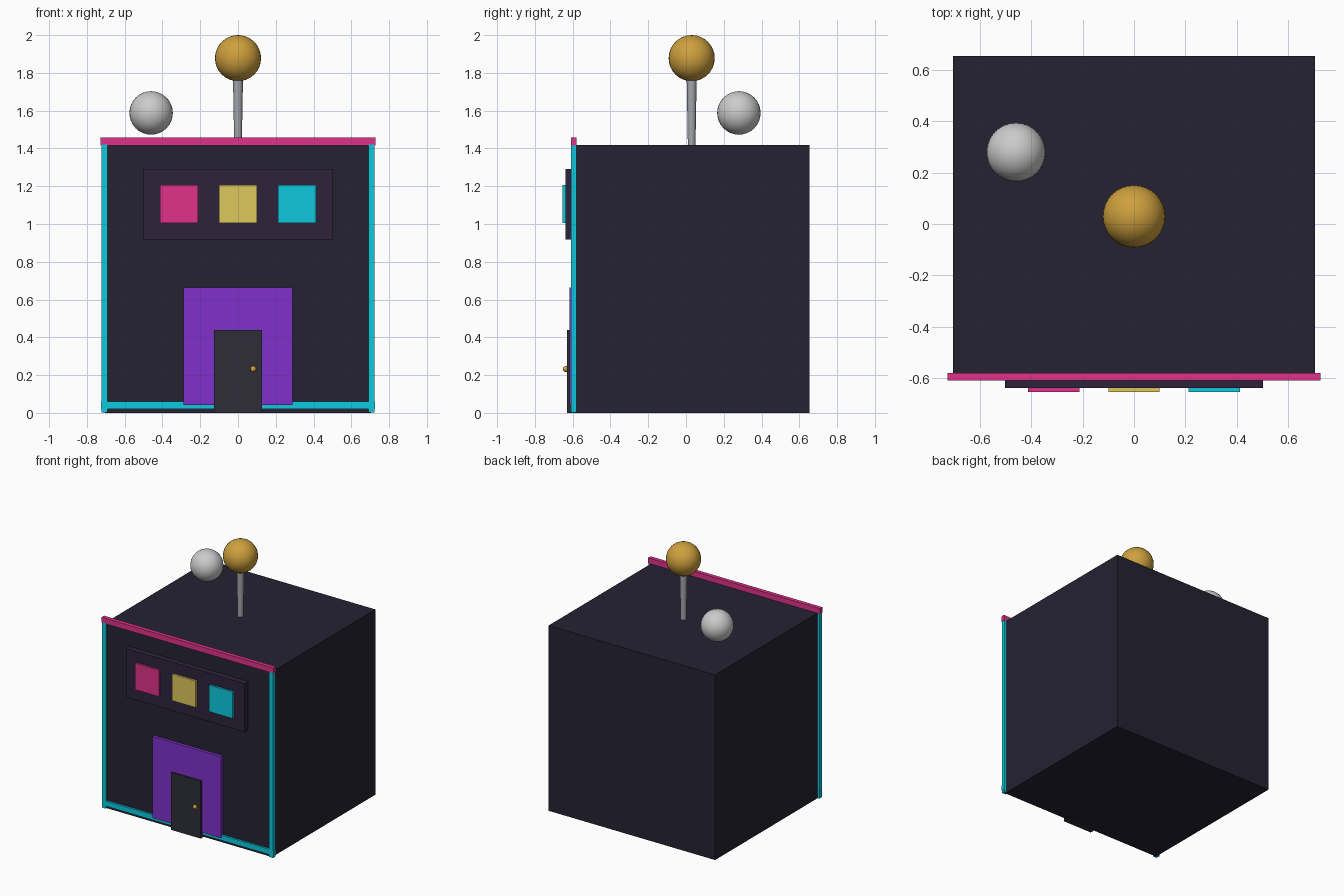
import bpy

if "Cube" in bpy.data.objects:
    bpy.data.objects.remove(bpy.data.objects["Cube"])


def material(name, rgb):
    m = bpy.data.materials.new(name)
    # sRGB 0-255 to linear
    m.diffuse_color = [((c / 255 + 0.055) / 1.055) ** 2.4 for c in rgb] + [1]
    m.use_nodes = True
    m.node_tree.nodes["Principled BSDF"].inputs["Base Color"].default_value = m.diffuse_color
    return m


WALL = material("dark_wall", (37, 34, 50))
PANEL = material("plum_panel", (46, 34, 58))
DOOR = material("charcoal", (46, 45, 56))
CYAN = material("cyan", (14, 202, 222))
PINK = material("pink", (224, 50, 138))
YELLOW = material("yellow", (222, 200, 92))
PURPLE = material("purple", (128, 48, 202))
GOLD = material("gold", (206, 160, 62))
WHITE = material("white", (218, 218, 220))
STEEL = material("steel", (164, 166, 172))


def finish(name, mat):
    ob = bpy.context.object
    ob.name = name
    ob.data.materials.append(mat)
    return ob


def box(name, x, y, z, mat):
    """Box from (min, max) pairs on each axis."""
    bpy.ops.mesh.primitive_cube_add(size=1, location=[(a + b) / 2 for a, b in (x, y, z)])
    ob = finish(name, mat)
    for v in ob.data.vertices:
        v.co = [c * (b - a) for c, (a, b) in zip(v.co, (x, y, z))]
    return ob


def ball(name, loc, r, mat, segments=32, rings=16):
    bpy.ops.mesh.primitive_uv_sphere_add(segments=segments, ring_count=rings, radius=r, location=loc)
    bpy.ops.object.shade_smooth()
    return finish(name, mat)


# Building block
box("building", (-0.705, 0.705), (-0.595, 0.655), (0, 1.417), WALL)

# Neon trim around the front face
TRIM_Y = (-0.61, -0.58)
for side, x in (("left", (-0.723, -0.691)), ("right", (0.691, 0.723))):
    box(side + "_trim", x, TRIM_Y, (0.003, 1.42), CYAN)
box("bottom_trim", (-0.726, 0.726), TRIM_Y, (0.021, 0.061), CYAN)
box("top_trim", (-0.727, 0.727), TRIM_Y, (1.416, 1.458), PINK)

# Sign board with three coloured tiles
box("sign_board", (-0.502, 0.502), (-0.639, -0.595), (0.919, 1.29), PANEL)
for i, mat in enumerate((PINK, YELLOW, CYAN)):
    cx = (i - 1) * 0.3125
    box(f"sign_tile_{i + 1}", (cx - 0.1, cx + 0.1), (-0.654, -0.63), (1.004, 1.207), mat)

# Entrance surround, door and knob
box("door_surround", (-0.289, 0.289), (-0.618, -0.59), (0.042, 0.665), PURPLE)
box("door", (-0.126, 0.126), (-0.631, -0.59), (0, 0.439), DOOR)
ball("door_knob", (0.081, -0.636, 0.232), 0.016, GOLD, 16, 8)

# Rooftop mast and the two balls
bpy.ops.mesh.primitive_cone_add(vertices=16, radius1=0.02, radius2=0.027, depth=0.39,
                                location=(0, 0.03, 1.605))
bpy.ops.object.shade_smooth_by_angle()
finish("mast", STEEL)
ball("mast_ball", (0, 0.03, 1.878), 0.122, GOLD)
ball("floating_ball", (-0.46, 0.28, 1.588), 0.115, WHITE)
